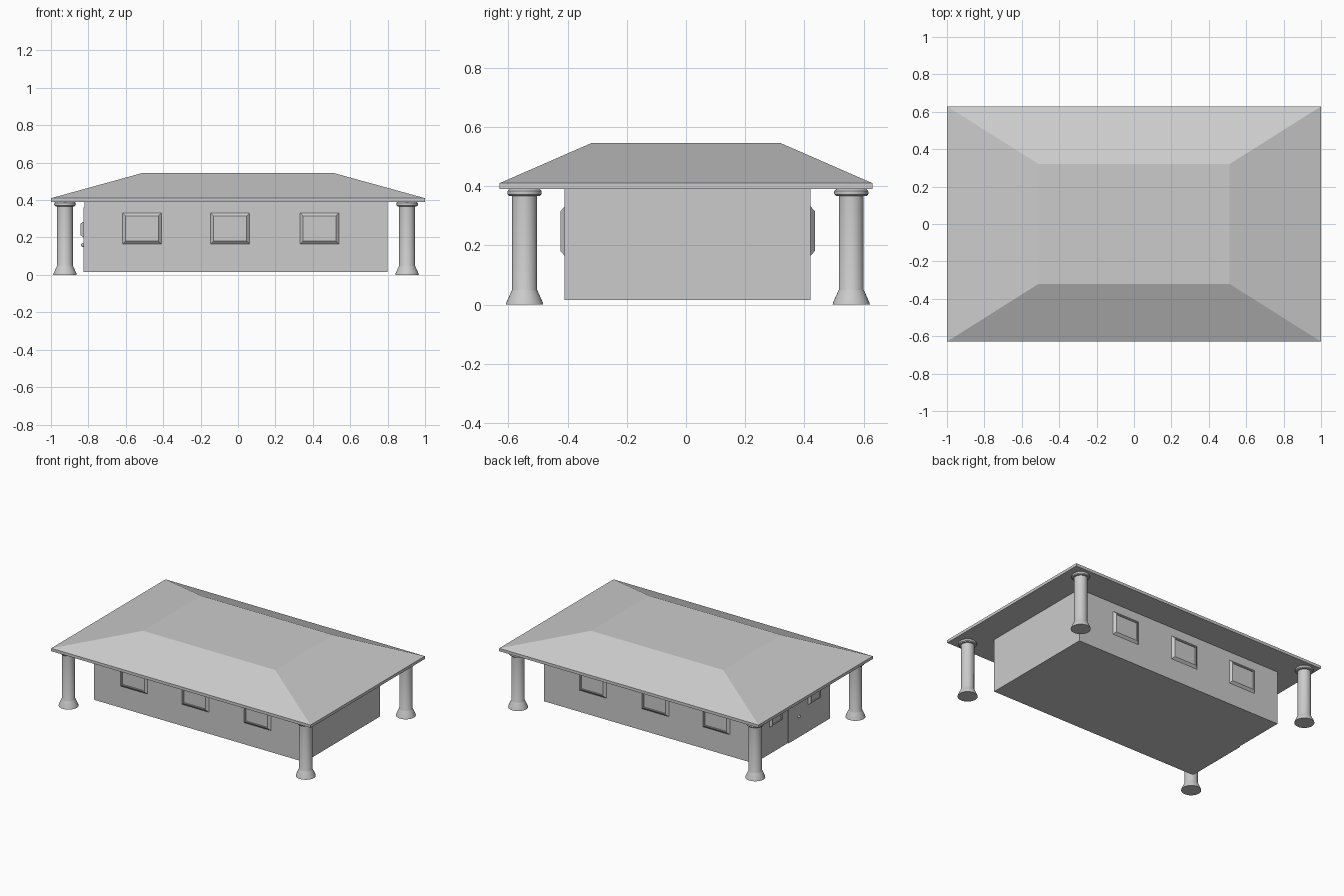
import bpy, bmesh, math
from mathutils import Vector

if "Cube" in bpy.data.objects:
    bpy.data.objects.remove(bpy.data.objects["Cube"])

grey = bpy.data.materials.new("plain_grey")
grey.diffuse_color = (0.6, 0.6, 0.6, 1)
grey.use_nodes = True
grey.node_tree.nodes["Principled BSDF"].inputs["Base Color"].default_value = grey.diffuse_color


def finish(name, bm, smooth=False):
    bmesh.ops.recalc_face_normals(bm, faces=bm.faces)
    me = bpy.data.meshes.new(name)
    bm.to_mesh(me)
    bm.free()
    me.materials.append(grey)
    ob = bpy.data.objects.new(name, me)
    bpy.context.collection.objects.link(ob)
    if smooth:
        bpy.ops.object.select_all(action='DESELECT')
        ob.select_set(True)
        bpy.context.view_layer.objects.active = ob
        bpy.ops.object.shade_smooth_by_angle(angle=math.radians(35))
    return ob


def loft(name, rings, smooth=False):
    """Skin a list of equal-length point loops and cap both ends."""
    bm = bmesh.new()
    loops = [[bm.verts.new(p) for p in ring] for ring in rings]
    n = len(loops[0])
    for a, b in zip(loops, loops[1:]):
        for i in range(n):
            j = (i + 1) % n
            bm.faces.new((a[i], a[j], b[j], b[i]))
    bm.faces.new(loops[0][::-1])
    bm.faces.new(loops[-1])
    return finish(name, bm, smooth)


def rect(c, u, v, hu, hv):
    return [c + u * (a * hu) + v * (b * hv)
            for a, b in ((-1, -1), (1, -1), (1, 1), (-1, 1))]


X, Y, Z = Vector((1, 0, 0)), Vector((0, 1, 0)), Vector((0, 0, 1))


def box(name, x0, x1, y0, y1, z0, z1):
    c = Vector(((x0 + x1) / 2, (y0 + y1) / 2, 0))
    return loft(name, [rect(c + Z * z, X, Y, (x1 - x0) / 2, (y1 - y0) / 2)
                       for z in (z0, z1)])


def window(name, centre, u, n, hw, hh, bevel):
    """Sloped frame standing off the wall, with a slightly sunk pane."""
    c = Vector(centre)
    steps = ((-0.004, 0), (0, 0), (0.014, bevel),
             (0.014, bevel + 0.005), (0.008, bevel + 0.005))
    loft(name, [rect(c + n * d, u, Z, hw - s, hh - s) for d, s in steps])


# hipped roof with flat top and thin eave
loft("roof", [rect(Z * z, X, Y, hx, hy) for z, hx, hy in
              ((0.39, 1, 0.629), (0.41, 1, 0.629), (0.545, 0.51, 0.32))])

# house body
box("walls", -0.82, 0.80, -0.41, 0.421, 0.015, 0.395)

# long-side windows, front and back
for i, x in enumerate((-0.513, -0.042, 0.436)):
    window(f"front_window_{i + 1}", (x, -0.41, 0.248), X, -Y, 0.104, 0.083, 0.016)
for i, x in enumerate((-0.53, -0.058, 0.422)):
    window(f"back_window_{i + 1}", (x, 0.421, 0.248), X, Y, 0.104, 0.083, 0.016)

# door on the left end, with its window, a wall window and a knob
box("door", -0.827, -0.815, -0.405, 0.05, 0.015, 0.36)
window("door_window", (-0.827, -0.23, 0.243), Y, -X, 0.065, 0.041, 0.01)
window("side_window", (-0.82, 0.185, 0.243), Y, -X, 0.065, 0.041, 0.01)
bm = bmesh.new()
bmesh.ops.create_uvsphere(bm, u_segments=16, v_segments=8, radius=0.01)
bmesh.ops.translate(bm, verts=bm.verts, vec=(-0.829, -0.06, 0.16))
finish("door_knob", bm, True)

# round columns: flared base, shaft, rounded cap
profile = [(0.063, 0), (0.061, 0.008), (0.044, 0.046), (0.042, 0.05),
           (0.042, 0.366), (0.052, 0.367), (0.057, 0.372), (0.058, 0.378),
           (0.057, 0.384), (0.052, 0.389), (0.045, 0.391)]
for side, x in (("left", -0.925), ("right", 0.904)):
    for end, y in (("front", -0.545), ("back", 0.558)):
        loft(f"{end}_{side}_column",
             [[Vector((x + r * math.cos(k * math.tau / 32),
                       y + r * math.sin(k * math.tau / 32), z))
               for k in range(32)] for r, z in profile], True)
